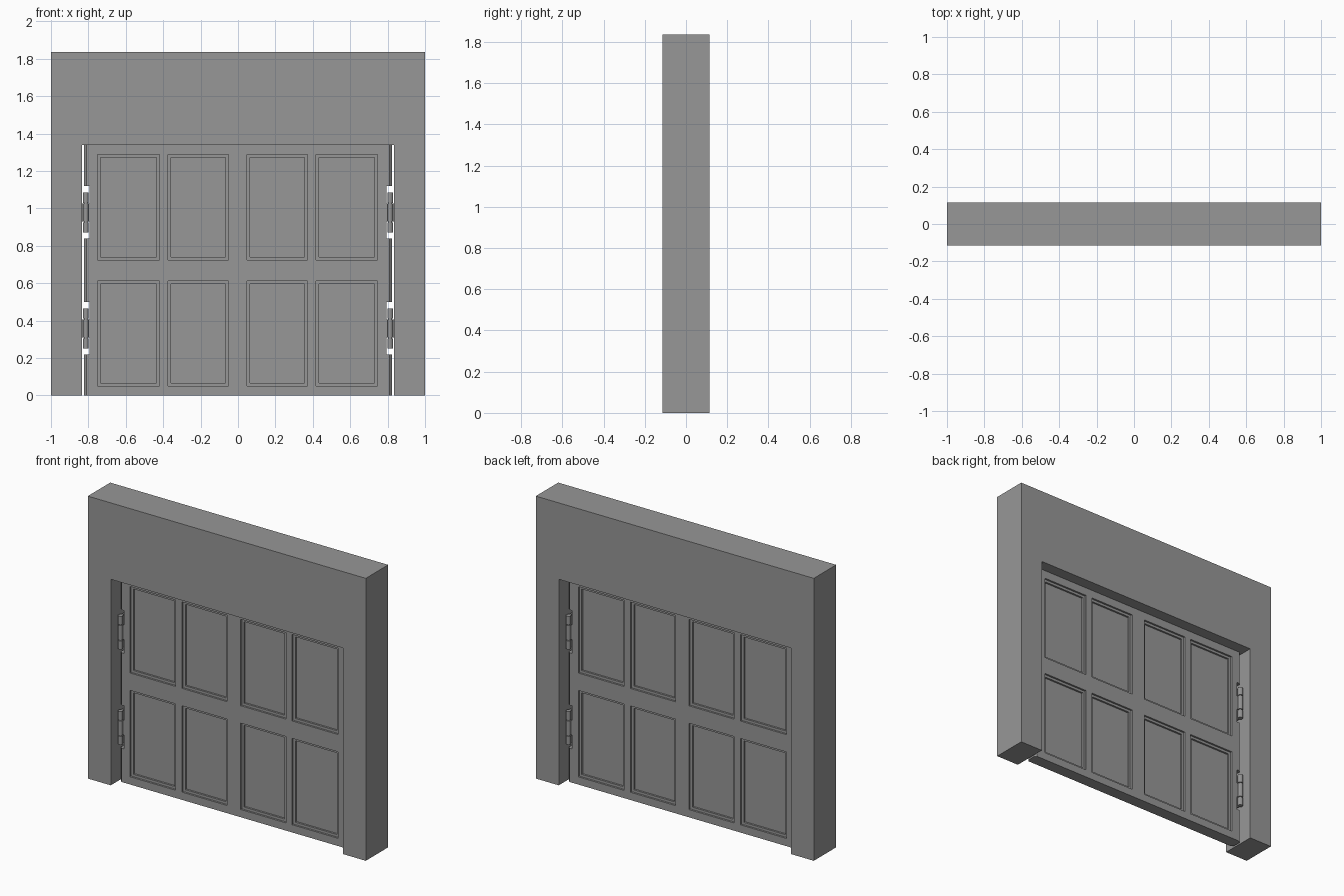
import bpy, bmesh
from mathutils import Matrix

cube = bpy.data.objects.get("Cube")
if cube:
    bpy.data.objects.remove(cube, do_unlink=True)

grey = bpy.data.materials.new("plain_grey")
grey.use_nodes = True
colour = (0.31, 0.31, 0.31, 1)
grey.diffuse_color = colour
grey.node_tree.nodes["Principled BSDF"].inputs["Base Color"].default_value = colour


def finish(name, bm):
    bmesh.ops.recalc_face_normals(bm, faces=bm.faces)
    mesh = bpy.data.meshes.new(name)
    bm.to_mesh(mesh)
    bm.free()
    obj = bpy.data.objects.new(name, mesh)
    mesh.materials.append(grey)
    bpy.context.collection.objects.link(obj)
    return obj


def slab(name, outline, depth):
    """Extrude an x-z outline to both sides of y = 0."""
    bm = bmesh.new()
    face = bm.faces.new([bm.verts.new((x, -depth, z)) for x, z in outline])
    out = bmesh.ops.extrude_face_region(bm, geom=[face])
    moved = [v for v in out["geom"] if isinstance(v, bmesh.types.BMVert)]
    bmesh.ops.translate(bm, verts=moved, vec=(0, 2 * depth, 0))
    return finish(name, bm)


def add_box(bm, x0, x1, y0, y1, z0, z1):
    size = Matrix.Diagonal((x1 - x0, y1 - y0, z1 - z0, 1))
    centre = Matrix.Translation(((x0 + x1) / 2, (y0 + y1) / 2, (z0 + z1) / 2))
    bmesh.ops.create_cube(bm, size=1, matrix=centre @ size)


def add_barrel(bm, x, y, radius, z0, z1):
    bmesh.ops.create_cone(bm, cap_ends=True, segments=12, radius1=radius, radius2=radius,
                          depth=z1 - z0, matrix=Matrix.Translation((x, y, (z0 + z1) / 2)))


# Wall with a doorway
W, H, TOP = 0.835, 1.34, 1.837
slab("wall", [(-1, 0), (-W, 0), (-W, H), (W, H), (W, 0), (1, 0), (1, TOP), (-1, TOP)], 0.115)

# Door leaf, notched at the sides for the hinges
EDGE, NOTCH, T = 0.823, 0.793, 0.04
hinge_spans = [(0.22, 0.50), (0.84, 1.12)]
side = [(EDGE, 0)]
for low, high in hinge_spans:
    side += [(EDGE, low), (NOTCH, low), (NOTCH, high), (EDGE, high)]
side.append((EDGE, H))
door = slab("door", side + [(-x, z) for x, z in reversed(side)], T)

# Chamfer the long upright edges of the leaf
bm = bmesh.new()
bm.from_mesh(door.data)
uprights = [e for e in bm.edges
            if all(abs(abs(v.co.x) - EDGE) < 1e-4 for v in e.verts)
            and abs(e.verts[0].co.z - e.verts[1].co.z) > 0.1]
bmesh.ops.bevel(bm, geom=uprights, offset=0.013, segments=1, affect='EDGES')
bm.to_mesh(door.data)
bm.free()

# Stepped panel recesses, cut into both faces
columns = [(-0.75, -0.42), (-0.375, -0.05), (0.047, 0.372), (0.417, 0.747)]
rows = [(0.05, 0.612), (0.725, 1.287)]
for step, (inset, depth) in enumerate([(0, 0.012), (0.016, 0.024)]):
    bm = bmesh.new()
    for x0, x1 in columns:
        for z0, z1 in rows:
            for y0, y1 in [(-0.1, -T + depth), (T - depth, 0.1)]:
                add_box(bm, x0 + inset, x1 - inset, y0, y1, z0 + inset, z1 - inset)
    cutter = finish("panel_cutter_%d" % step, bm)
    cutter.hide_render = True
    cutter.hide_set(True)
    cut = door.modifiers.new("panels", 'BOOLEAN')
    cut.object = cutter
    cut.solver = 'EXACT'

# Apply the cuts and drop the cutters
graph = bpy.context.evaluated_depsgraph_get()
door.data = bpy.data.meshes.new_from_object(door.evaluated_get(graph))
door.modifiers.clear()
for obj in [o for o in bpy.data.objects if o.name.startswith("panel_cutter")]:
    bpy.data.objects.remove(obj, do_unlink=True)

# Double-acting hinges: two barrels, a web between them and a leaf on each side
for label, s in [("left", 1), ("right", -1)]:
    for level, (low, high) in zip(["lower", "upper"], hinge_spans):
        z0, z1 = low + 0.03, high - 0.035
        bm = bmesh.new()
        for y in (-0.045, 0.045):
            for a, b in [(z0, z0 + 0.055), (z0 + 0.06, z1 - 0.06), (z1 - 0.055, z1)]:
                add_barrel(bm, s * 0.814, y, 0.016, a, b)
            add_barrel(bm, s * 0.814, y, 0.009, z0, z1)
        add_box(bm, s * 0.814 - 0.005, s * 0.814 + 0.005, -0.045, 0.045, z0, z1)
        for x in (0.796, 0.831):
            add_box(bm, s * x - 0.004, s * x + 0.004, -0.04, 0.04, z0 + 0.06, z1 - 0.06)
        finish("%s_%s_hinge" % (label, level), bm)
